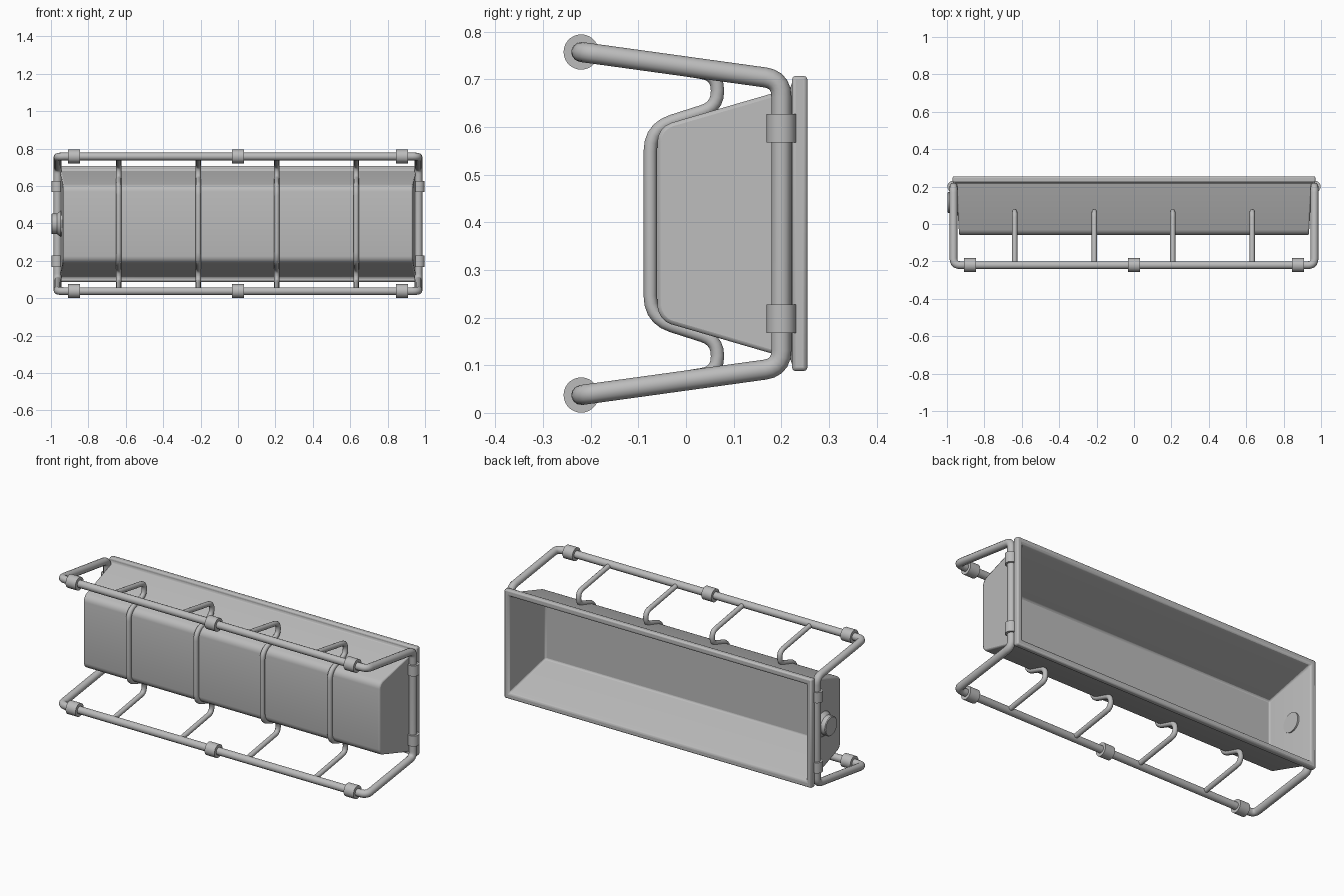
import bpy, bmesh, math
from mathutils import Vector

if "Cube" in bpy.data.objects:
    bpy.data.objects.remove(bpy.data.objects["Cube"])

ZC = 0.3975  # mid height, everything mirrors about it
grey = bpy.data.materials.new("steel_grey")
grey.diffuse_color = (0.5, 0.5, 0.5, 1)
grey.use_nodes = True
grey.node_tree.nodes["Principled BSDF"].inputs["Base Color"].default_value = grey.diffuse_color


def add(name, bm, angle=35):
    bmesh.ops.recalc_face_normals(bm, faces=bm.faces)
    me = bpy.data.meshes.new(name)
    bm.to_mesh(me)
    bm.free()
    ob = bpy.data.objects.new(name, me)
    bpy.context.collection.objects.link(ob)
    finish(ob, angle)
    return ob


def finish(ob, angle=35):
    ob.data.materials.clear()
    ob.data.materials.append(grey)
    bpy.ops.object.select_all(action='DESELECT')
    ob.select_set(True)
    bpy.context.view_layer.objects.active = ob
    bpy.ops.object.shade_smooth_by_angle(angle=math.radians(angle))


def fillet(pts, r, closed, steps=5):
    """Round the corners of a polyline."""
    out, n = [], len(pts)
    for i, p in enumerate(pts):
        if not closed and i in (0, n - 1):
            out.append(p)
            continue
        a, b = pts[i - 1] - p, pts[(i + 1) % n] - p
        d = min(r, a.length * 0.48, b.length * 0.48)
        a, b = p + a.normalized() * d, p + b.normalized() * d
        for k in range(steps + 1):
            t = k / steps
            out.append(a * (1 - t) ** 2 + p * 2 * t * (1 - t) + b * t * t)
    return out


def tube(name, pts, radius, bend, closed=False):
    cu = bpy.data.curves.new(name, 'CURVE')
    cu.dimensions = '3D'
    cu.bevel_depth, cu.bevel_resolution, cu.use_fill_caps = radius, 4, True
    path = fillet([Vector(p) for p in pts], bend, closed)
    sp = cu.splines.new('POLY')
    sp.points.add(len(path) - 1)
    for q, p in zip(sp.points, path):
        q.co = (*p, 1)
    sp.use_cyclic_u = closed
    ob = bpy.data.objects.new(name, cu)
    bpy.context.collection.objects.link(ob)
    bpy.ops.object.select_all(action='DESELECT')
    ob.select_set(True)
    bpy.context.view_layer.objects.active = ob
    bpy.ops.object.convert(target='MESH')
    finish(bpy.context.object, 50)


def turned(name, profile, centre, axis, seg=28):
    """Closed solid of rings (offset along axis, radius)."""
    bm = bmesh.new()
    rings = []
    for d, r in profile:
        ring = []
        for k in range(seg):
            c, s = r * math.cos(k * math.tau / seg), r * math.sin(k * math.tau / seg)
            off = Vector((d, c, s)) if axis == 'X' else Vector((c, s, d))
            ring.append(bm.verts.new(Vector(centre) + off))
        rings.append(ring)
    for a, b in zip(rings, rings[1:]):
        for k in range(seg):
            j = (k + 1) % seg
            bm.faces.new((a[k], a[j], b[j], b[k]))
    bm.faces.new(rings[0])
    bm.faces.new(rings[-1])
    return add(name, bm)


# Hollow trough, open at the back, with a flanged rim: (y, half x, half z)
sections = [(-0.06, 0.935, 0.203), (0.222, 0.952, 0.285), (0.222, 0.97, 0.31),
            (0.255, 0.97, 0.31), (0.255, 0.94, 0.278), (0.235, 0.935, 0.27),
            (-0.043, 0.918, 0.188)]
bm = bmesh.new()
rings = [[bm.verts.new((sx * x, y, ZC + sz * z))
          for sx, sz in ((-1, -1), (1, -1), (1, 1), (-1, 1))] for y, x, z in sections]
for a, b in zip(rings, rings[1:]):
    for k in range(4):
        j = (k + 1) % 4
        bm.faces.new((a[k], a[j], b[j], b[k]))
bm.faces.new(rings[0])
bm.faces.new(rings[-1])
bm.edges.ensure_lookup_table()
front = [e for e in bm.edges if all(v in rings[0] for v in e.verts)
         and abs(e.verts[0].co.x - e.verts[1].co.x) > 1]
bmesh.ops.bevel(bm, geom=front, offset=0.03, segments=4, profile=0.5, affect='EDGES')
trough = add("trough", bm)
bv = trough.modifiers.new("soft_edges", 'BEVEL')
bv.width, bv.segments, bv.limit_method = 0.008, 2, 'ANGLE'
bv.angle_limit = math.radians(40)

# Drain cap on the left end, with its inner plug face
turned("drain_cap", [(0.0, 0.07), (-0.012, 0.07), (-0.032, 0.055), (-0.058, 0.055),
                     (-0.062, 0.051)], (-0.936, 0.115, ZC), 'X')
turned("drain_plug", [(0.0, 0.055), (0.022, 0.055)], (-0.9435, 0.115, ZC), 'X')

# Outer tube frame: one closed loop
X, YB, YF, ZI, ZO = 0.965, 0.2, -0.22, 0.302, 0.36
loop = [(-X, YF, ZC + ZO), (X, YF, ZC + ZO), (X, YB, ZC + ZI), (X, YB, ZC - ZI),
        (X, YF, ZC - ZO), (-X, YF, ZC - ZO), (-X, YB, ZC - ZI), (-X, YB, ZC + ZI)]
tube("tube_frame", loop, 0.021, 0.035, closed=True)

# Bent ribs that cradle the trough
half = [(-0.22, 0.358), (0.066, 0.312), (0.066, 0.245), (-0.075, 0.2)]
profile = half + [(y, -z) for y, z in reversed(half)]
for x in (-0.638, -0.212, 0.207, 0.632):
    tube("rib", [(x, y, ZC + z) for y, z in profile], 0.014, 0.048)

# Clamps on the bars and on the uprights
for s in (-1, 1):
    for x in (-0.877, 0, 0.877):
        turned("bar_clamp", [(-0.031, 0.037), (0.031, 0.037)], (x, YF, ZC + s * ZO), 'X')
    for sx in (-1, 1):
        turned("upright_clamp", [(-0.03, 0.031), (0.03, 0.031)],
               (sx * 0.967, YB, ZC + s * 0.2), 'Z')
